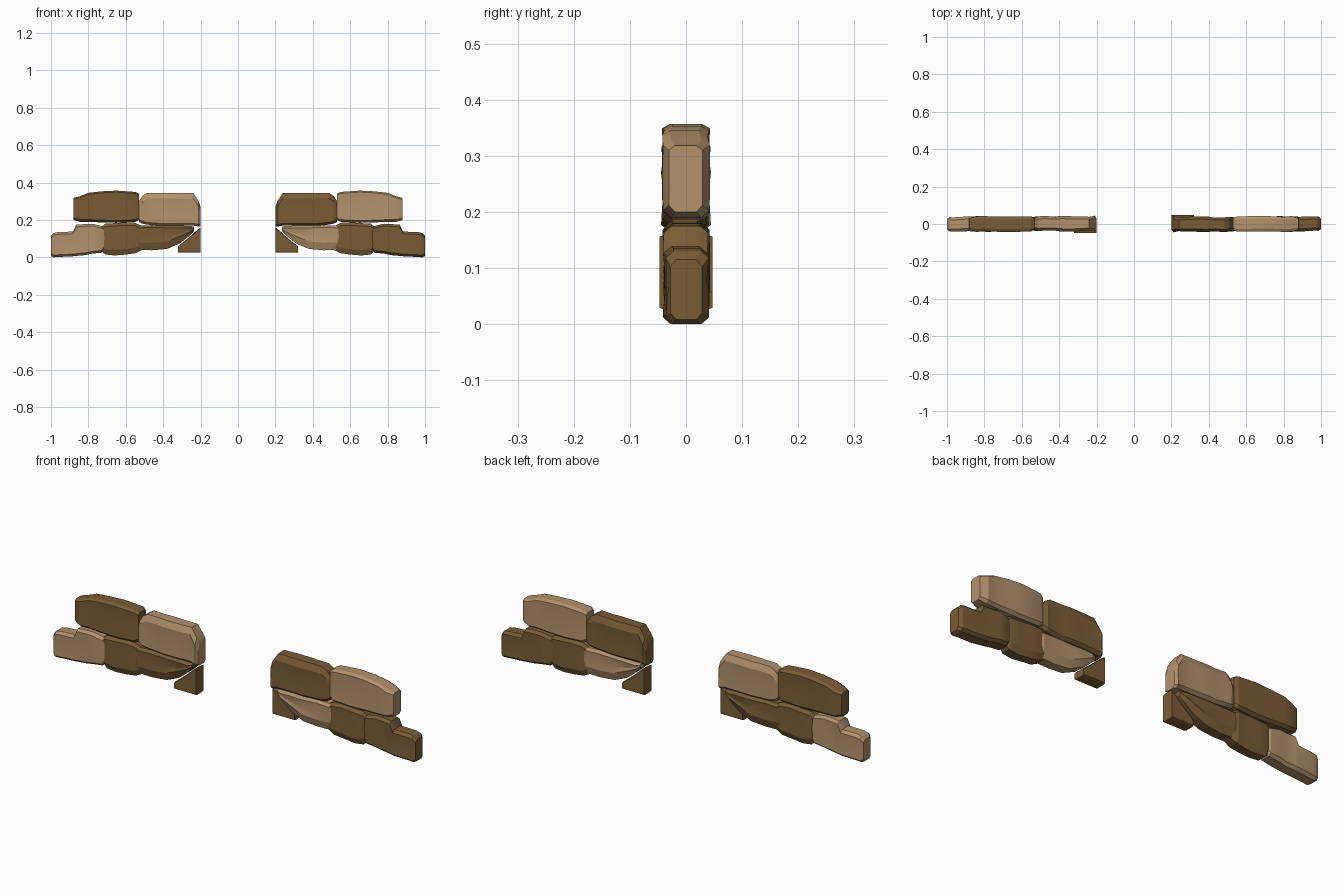
import bpy, bmesh, math, random
from mathutils import Matrix

cube = bpy.data.objects.get("Cube")
if cube:
    bpy.data.objects.remove(cube)


def make_material(name, rgb):
    mat = bpy.data.materials.new(name)
    mat.use_nodes = True
    color = (*rgb, 1)
    mat.diffuse_color = color
    mat.node_tree.nodes["Principled BSDF"].inputs["Base Color"].default_value = color
    return mat


TAN = make_material("tan stone", (.45, .29, .15))
BROWN = make_material("brown stone", (.19, .108, .036))


def section(bm, x, bottom, top, front, back, under, rim, bulge):
    """One chamfered ring across a stone; 'bulge' moves the middle of each face."""
    height = top - bottom
    low = bottom + min(under, height * .4)
    high = top - min(rim, height * .3)
    middle = bottom + height * .55
    edge = (back - front) * .18
    ring = [(front, low), (front + edge, bottom), (back - edge, bottom), (back, low),
            (back + bulge, middle), (back, high), (back - edge, top),
            (front + edge, top), (front, high), (front - bulge, middle)]
    return [bm.verts.new((x, y, z)) for y, z in ring]


def build_stone(name, stations, turn, material, front, back, under, rim, rough, taper, seed):
    """Loft a stone through (distance from centre, bottom, top) stations."""
    rng = random.Random(seed)
    bm = bmesh.new()
    rings = []
    last = len(stations) - 1
    for i, (u, bottom, top) in enumerate(stations):
        is_end = i in (0, last)
        near = front + rng.uniform(0, rough)
        far = back - rng.uniform(0, rough)
        bulge = rng.uniform(-rough, rough * .3)
        if is_end and taper:
            near, far, bulge = front * .68, back * .68, 0
        rings.append(section(bm, -u, bottom, top, near, far, under, rim, bulge))
    for a, b in zip(rings, rings[1:]):
        for j in range(len(a)):
            k = (j + 1) % len(a)
            bm.faces.new((a[j], a[k], b[k], b[j]))
    bm.faces.new(rings[0])
    bm.faces.new(rings[-1])
    bmesh.ops.recalc_face_normals(bm, faces=bm.faces)
    bm.transform(Matrix.Rotation(turn, 4, "Z"))
    mesh = bpy.data.meshes.new(name)
    bm.to_mesh(mesh)
    bm.free()
    mesh.materials.append(material)
    obj = bpy.data.objects.new(name, mesh)
    bpy.context.collection.objects.link(obj)
    bpy.ops.object.select_all(action="DESELECT")
    obj.select_set(True)
    bpy.context.view_layer.objects.active = obj
    bpy.ops.object.shade_smooth_by_angle(angle=math.radians(20))


# Stone outlines, measured outward from the gap between the two walls
top_outer = [(.53, .2, .34), (.55, .19, .35), (.65, .185, .357), (.73, .187, .353),
             (.8, .19, .345), (.845, .19, .327), (.88, .2, .318)]
top_inner = [(.2, .165, .27), (.21, .165, .3), (.24, .17, .345), (.32, .17, .345),
             (.39, .17, .345), (.42, .17, .345), (.485, .175, .345), (.51, .18, .33), (.53, .19, .3)]
outer_lower = [(.71, .05, .155), (.73, .025, .168), (.78, .02, .18), (.82, .012, .178),
               (.865, .008, .175), (.882, .006, .138), (.965, .002, .135), (.985, 0, .13), (1, .008, .115)]
middle_lower = [(.5, .045, .16), (.55, .022, .185), (.6, .015, .187), (.66, .01, .183),
                (.71, .016, .18), (.735, .04, .16)]
inner_lower = [(.235, .14, .165), (.26, .115, .168), (.31, .075, .17), (.38, .045, .17),
               (.46, .038, .172), (.53, .04, .17), (.565, .06, .15)]
foot = [(.2, .025, .16), (.22, .025, .145), (.27, .025, .1), (.32, .025, .06)]

# name, outline, left colour, right colour, front, back, under chamfer, rim chamfer, roughness, taper
stones = [
    ("top_outer_stone", top_outer, TAN, BROWN, -.043, .045, .012, .008, .006, True),
    ("top_inner_stone", top_inner, BROWN, TAN, -.042, .045, .012, .03, .008, True),
    ("outer_lower_stone", outer_lower, BROWN, TAN, -.042, .041, .012, .012, .006, True),
    ("middle_lower_stone", middle_lower, BROWN, BROWN, -.038, .04, .03, .015, .006, True),
    ("inner_lower_stone", inner_lower, TAN, BROWN, -.037, .042, .04, .012, .006, True),
    ("foot_stone", foot, BROWN, BROWN, -.047, .012, .004, .004, 0, False),
]

# The left wall is the right wall turned half a circle, with its own colours
for side, turn in (("right", 0), ("left", math.pi)):
    for n, (name, outline, left, right, *shape) in enumerate(stones):
        material = left if side == "left" else right
        build_stone(side + "_" + name, outline, turn, material, *shape, n + 3)
